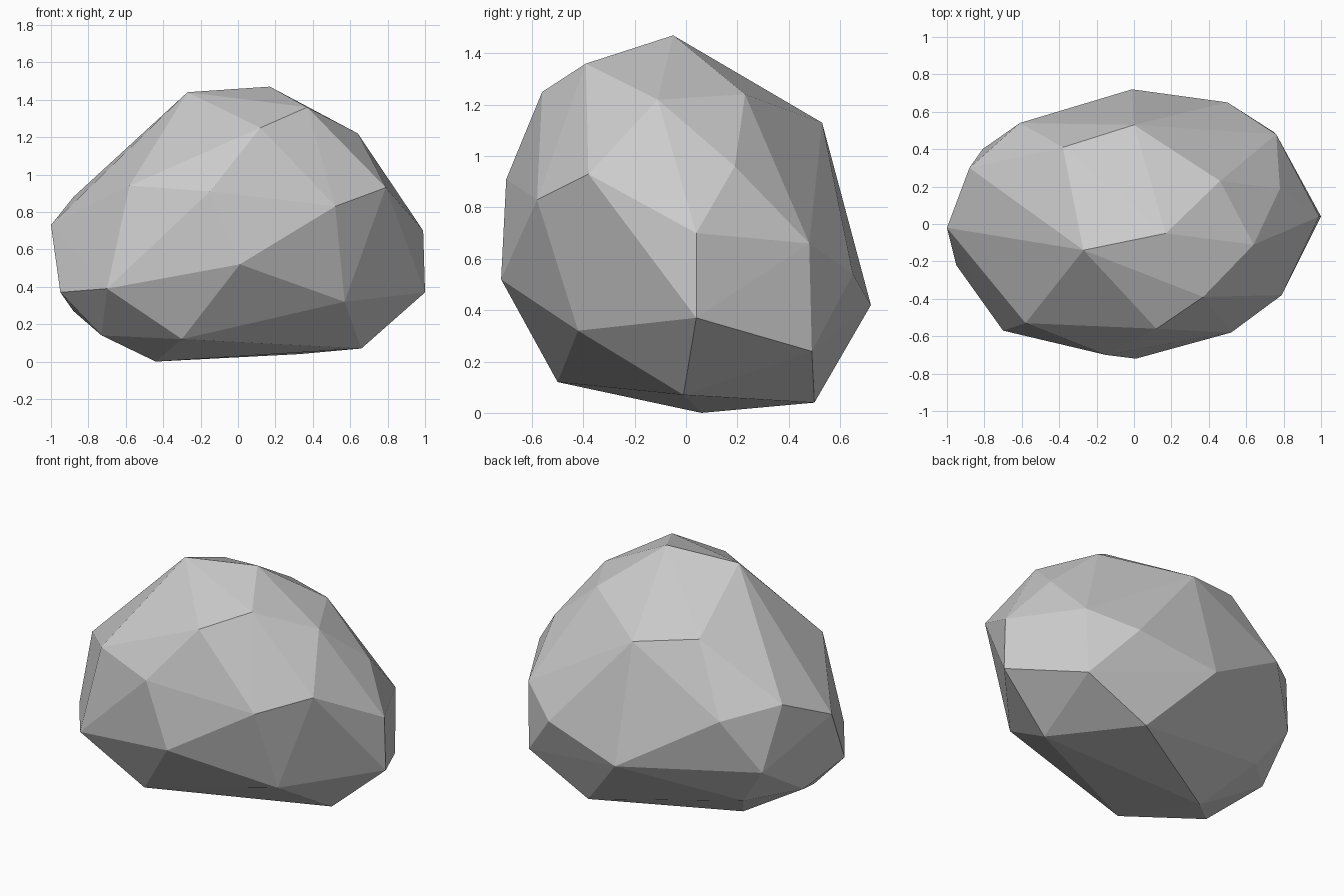
import bpy
import bmesh
from mathutils import Vector

# Remove the default cube only
default_cube = bpy.data.objects.get("Cube")
if default_cube:
    bpy.data.objects.remove(default_cube, do_unlink=True)


def make_material(name, colour):
    material = bpy.data.materials.new(name)
    material.use_nodes = True
    material.diffuse_color = colour
    shader = material.node_tree.nodes["Principled BSDF"]
    shader.inputs["Base Color"].default_value = colour
    shader.inputs["Roughness"].default_value = 0.9
    return material


def make_boulder(name, corner_groups, material):
    """Wrap a faceted convex skin around the boulder's corners."""
    mesh = bpy.data.meshes.new(name)
    boulder = bpy.data.objects.new(name, mesh)
    bpy.context.collection.objects.link(boulder)
    bm = bmesh.new()
    for group in corner_groups:
        for corner in group:
            bm.verts.new(Vector(corner) / 100)
    hull = bmesh.ops.convex_hull(bm, input=bm.verts)
    leftovers = {v for v in hull["geom_interior"] + hull["geom_unused"]
                 if isinstance(v, bmesh.types.BMVert)}
    bmesh.ops.delete(bm, geom=list(leftovers), context="VERTS")
    bmesh.ops.recalc_face_normals(bm, faces=bm.faces)
    for face in bm.faces:
        face.smooth = False
    bm.to_mesh(mesh)
    bm.free()
    mesh.materials.append(material)
    return boulder


# Corners of the stone by region, in hundredths of a unit
crown = [(17, -5, 147), (-27, -14, 144), (37, -39, 136), (12, -56, 125),
         (64, -11, 122), (46, 23, 124), (0, 53, 113), (-38, 41, 120)]
shoulder = [(-15, -70, 91), (-58, -53, 94), (52, -58, 83), (79, -38, 93),
            (78, 19, 96), (-88, 30, 88)]
waist = [(99, 4, 70), (100, 4, 37), (76, 48, 66), (50, 65, 54),
         (-1, 72, 42), (-61, 54, 79), (-81, 40, 47), (-100, -2, 73),
         (-95, -22, 37), (-70, -57, 39), (1, -72, 52)]
foot = [(57, -42, 32), (66, -1, 7), (75, 49, 24), (33, 50, 4),
        (-63, 33, 22), (-88, 9, 27), (-73, -23, 14), (-30, -50, 12),
        (-44, 6, 0)]

stone_grey = make_material("stone grey", (0.6, 0.6, 0.6, 1))
make_boulder("boulder", (crown, shoulder, waist, foot), stone_grey)
